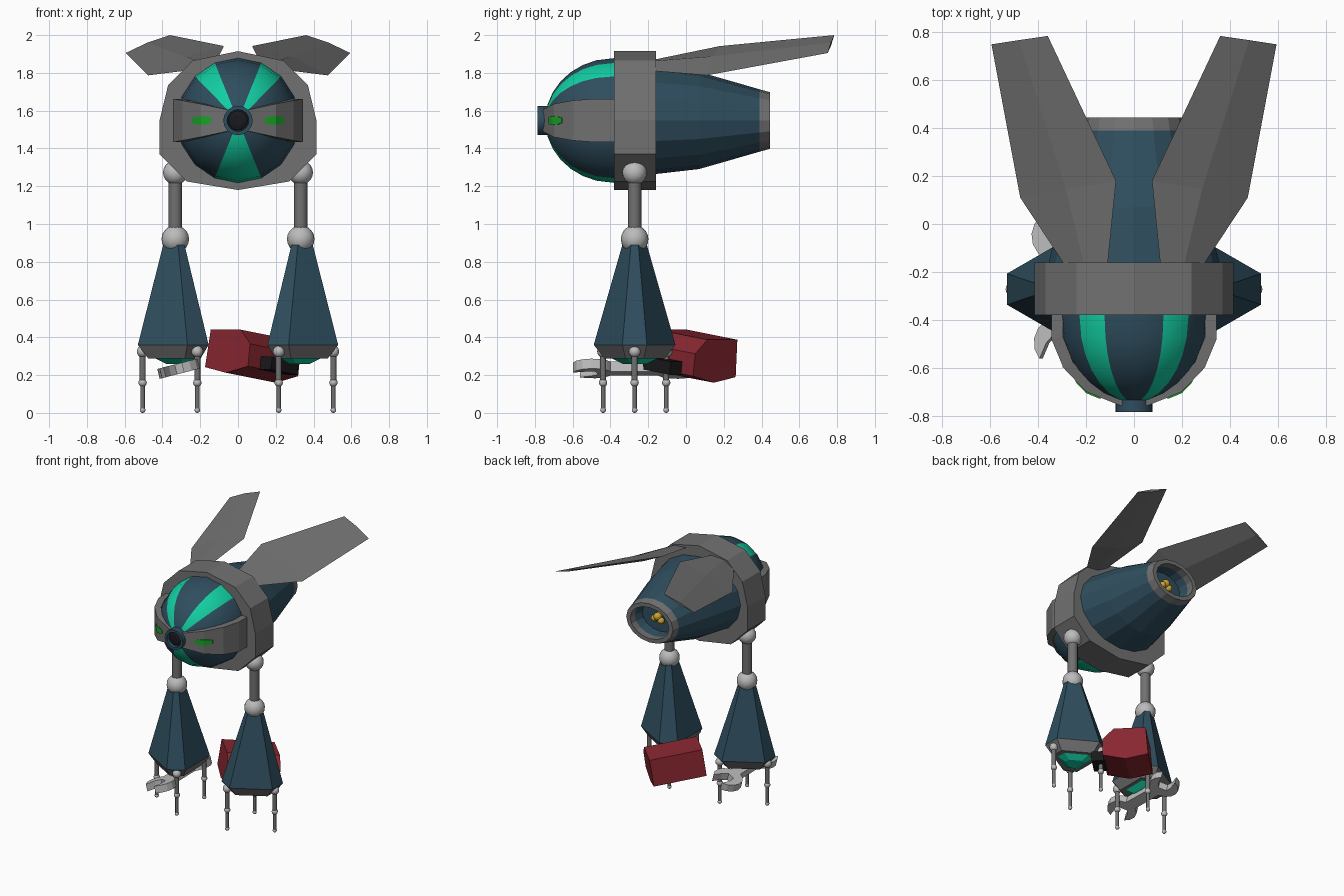
import bpy, bmesh, math
from mathutils import Vector, Matrix

if "Cube" in bpy.data.objects:
    bpy.data.objects.remove(bpy.data.objects["Cube"])

def mat(name, r, g, b):
    m = bpy.data.materials.new(name)
    m.diffuse_color = (r, g, b, 1)
    m.use_nodes = True
    m.node_tree.nodes["Principled BSDF"].inputs["Base Color"].default_value = m.diffuse_color
    return m

BLUE = mat("dark_blue", .028, .075, .112)
MINT = mat("mint_green", .006, .62, .36)
EYE = mat("eye_green", .01, .36, .02)
GREY = mat("mid_grey", .165, .165, .165)
SILVER = mat("silver", .5, .5, .5)
RED = mat("red", .25, .02, .03)
BLACK = mat("black", .01, .01, .012)
GOLD = mat("gold", .6, .37, .03)

def finish(name, bm, mats, smooth=None):
    bmesh.ops.recalc_face_normals(bm, faces=bm.faces[:])
    me = bpy.data.meshes.new(name)
    bm.to_mesh(me)
    bm.free()
    ob = bpy.data.objects.new(name, me)
    bpy.context.collection.objects.link(ob)
    for m in mats:
        me.materials.append(m)
    if smooth:
        bpy.ops.object.select_all(action='DESELECT')
        ob.select_set(True)
        bpy.context.view_layer.objects.active = ob
        bpy.ops.object.shade_smooth_by_angle(angle=math.radians(smooth))
    return ob

def loft(name, rings, mats, rule=None, smooth=None):
    """Skin equal-length rings, cap both ends; rule(span, side) gives the material."""
    bm = bmesh.new()
    vs = [[bm.verts.new(p) for p in r] for r in rings]
    n = len(rings[0])
    for i in range(len(vs) - 1):
        for j in range(n):
            k = (j + 1) % n
            f = bm.faces.new((vs[i][j], vs[i][k], vs[i + 1][k], vs[i + 1][j]))
            f.material_index = rule(i, j) if rule else 0
    for r, i in ((vs[0], -1), (vs[-1], len(vs) - 1)):
        f = bm.faces.new(r)
        f.material_index = rule(i, -1) if rule else 0
    return finish(name, bm, mats, smooth)

ZC = 1.548  # height of the body axis

def oval(y, rx, rz, n=16):
    return [(rx * math.cos(2 * math.pi * j / n), y, ZC + rz * math.sin(2 * math.pi * j / n)) for j in range(n)]

def ball(name, c, r, m):
    bm = bmesh.new()
    bmesh.ops.create_uvsphere(bm, u_segments=16, v_segments=10, radius=r, matrix=Matrix.Translation(c))
    finish(name, bm, [m], 60)

def rod(name, x, y, z0, z1, r, m):
    bm = bmesh.new()
    bmesh.ops.create_cone(bm, cap_ends=True, segments=12, radius1=r, radius2=r, depth=z1 - z0,
                          matrix=Matrix.Translation((x, y, (z0 + z1) / 2)))
    finish(name, bm, [m], 40)

# striped front dome
ts = [math.radians(a) for a in (4, 15, 27, 39, 51, 63, 75, 90)]
dome = [oval(-.38 - .365 * math.cos(t), .322 * math.sin(t), .33 * math.sin(t)) for t in ts] + [oval(-.3, .322, .33)]
loft("head_dome", dome, [BLUE, MINT], lambda i, j: int(j in (2, 5, 11, 12)), 35)

# collar ring
half = [(0, 1.915), (.24, 1.865), (.37, 1.735), (.415, 1.55), (.415, 1.37), (.27, 1.225), (0, 1.18)]
outline = half + [(-x, z) for x, z in half[-2:0:-1]]
loft("collar", [[(x, y, z) for x, z in outline] for y in (-.38, -.16)], [GREY])

# tapering rear hull with hollow grey rim
hull = [(-.2, .365, .288), (.07, .3, .257), (.39, .212, .165), (.445, .2, .15),
        (.445, .165, .12), (.39, .165, .12), (.32, .15, .11)]
loft("rear_hull", [oval(*h) for h in hull], [BLUE, GREY], lambda i, j: int(i in (2, 3, 4)))
for k, (dx, dz, r) in enumerate(((-.028, -.012, .025), (.028, -.005, .025), (0, .014, .03))):
    ball(f"gold_nozzle_{k}", (dx, .345, ZC + dz), r, GOLD)

# visor band wrapped round the dome
path = [(.345, -.375, .115), (.345, -.48, .115), (.295, -.6, .106), (.2, -.7, .088), (.06, -.757, .058)]
path = path + [(-x, y, h) for x, y, h in reversed(path)]
band = []
for x, y, h in path:
    ix, iy = x * .86, -.38 + (y + .38) * .9
    band.append([(x, y, ZC + h), (x, y, ZC - h), (ix, iy, ZC - h), (ix, iy, ZC + h)])
loft("visor", band, [GREY])

# nose lens
nose = [(-.69, .078), (-.785, .078), (-.785, .058), (-.76, .055)]
loft("nose_ring", [oval(y, r, r) for y, r in nose], [BLUE], smooth=30)
loft("nose_lens", [oval(y, r, r) for y, r in ((-.755, .054), (-.768, .05), (-.775, .03))], [BLACK])

def side_parts(s):
    side = "right" if s > 0 else "left"

    # glowing eye plate lying on the visor
    eye = []
    for x, y, h in ((.14, -.7245, .010), (.165, -.7145, .022), (.2, -.7, .023), (.225, -.7275 + .054, .02), (.245, -.6525, .012)):
        eye.append([(s * x, y - .006, ZC + h), (s * x, y - .006, ZC - h), (s * x, y + .002, ZC - h), (s * x, y + .002, ZC + h)])
    loft(f"{side}_eye", eye, [EYE])

    # swept-back ear: inner edge, outer edge, thickness
    ear = []
    for a, b, up, down in (((.11, -.17, 1.87), (.29, -.17, 1.81), .025, .02),
                           ((.075, .18, 1.942), (.475, .11, 1.787), .025, .025),
                           ((.36, .785, 2.0), (.595, .75, 1.905), .008, .01)):
        a, b = Vector((s * a[0], *a[1:])), Vector((s * b[0], *b[1:]))
        n = Vector((s * .36, 0, .93))
        m = (a + b) / 2
        ear.append([a, m + n * up, b, m - n * down])
    loft(f"{side}_ear", ear, [GREY])

    # upper leg
    cx, cy = s * .332, -.272
    ball(f"{side}_shoulder", (cx, cy, 1.272), .065, SILVER)
    rod(f"{side}_upper_leg", cx, cy, .93, 1.26, .036, GREY)
    ball(f"{side}_knee", (cx, cy, .92), .073, SILVER)

    # lower leg: truncated-triangle pyramid with grey bevel and mint underside
    angles = [math.radians(a) for c in (0, 120, 240) for a in (c - 17, c + 17)]
    fx = s * .318
    def tri(z, k, ox):
        return [(ox + s * .222 * k * math.cos(a), cy + .222 * k * math.sin(a), z) for a in angles]
    loft(f"{side}_lower_leg", [tri(.89, .3, cx), tri(.36, 1, fx), tri(.288, .74, fx), tri(.288, .56, fx), tri(.26, .3, fx)],
         [BLUE, GREY, MINT], lambda i, j: (0, 0, 1, 1, 2, 2)[i + 1])

    # three jointed toes
    for k in range(3):
        a = k * 2 * math.pi / 3
        x, y = s * (.312 + .193 * math.cos(a)), cy + .193 * math.sin(a)
        ball(f"{side}_toe_joint_{k}", (x, y, .325), .031, SILVER)
        rod(f"{side}_toe_upper_{k}", x, y, .16, .32, .016, GREY)
        ball(f"{side}_toe_knuckle_{k}", (x, y, .16), .022, SILVER)
        rod(f"{side}_toe_lower_{k}", x, y, .015, .16, .012, GREY)
        ball(f"{side}_toe_tip_{k}", (x, y, .015), .015, SILVER)

for s in (-1, 1):
    side_parts(s)

# wrench held under the left leg: two open heads and a bar
def wrench_part(name, pts, c):
    M = Matrix.Translation((-.31, 0, .235)) @ Matrix.Rotation(-.25, 4, 'Y')
    loft(name, [[M @ Vector((c[0] + x, c[1] + y, z)) for x, y in pts] for z in (-.027, .027)], [SILVER])

def head(turn):
    arc = [math.radians(a) for a in range(30, 331, 25)]
    pts = [(.105 * math.cos(a), .105 * math.sin(a)) for a in arc]
    pts += [(.02, -.048), (-.025, -.03), (-.025, .03), (.02, .048)]
    c, q = math.cos(turn), math.sin(turn)
    return [(x * c - y * q, x * q + y * c) for x, y in pts]

wrench_part("wrench_front_head", head(math.radians(-110)), (0, -.495))
wrench_part("wrench_rear_head", head(math.radians(70)), (-.01, -.05))
wrench_part("wrench_bar", [(-.042, -.42), (.042, -.42), (.036, -.12), (-.046, -.12)], (0, 0))

# red tool box with a black handle, lying diagonally by the right leg
B = Matrix.Translation((.08, .025, .3)) @ Matrix.Rotation(math.radians(45), 4, 'Z') @ Matrix.Rotation(math.radians(8), 4, 'Y')
profile = [(.16, -.085), (.145, .115), (-.08, .115), (-.16, .04), (-.16, -.08), (0, -.115)]
loft("tool_box", [[B @ Vector((x, u, v)) for u, v in profile] for x in (-.19, .19)], [RED])
grip = [(-.15, -.085), (-.15, -.015), (-.245, -.015), (-.245, -.085)]
loft("tool_box_handle", [[B @ Vector((x, u, v)) for u, v in grip] for x in (-.1, .1)], [BLACK])
